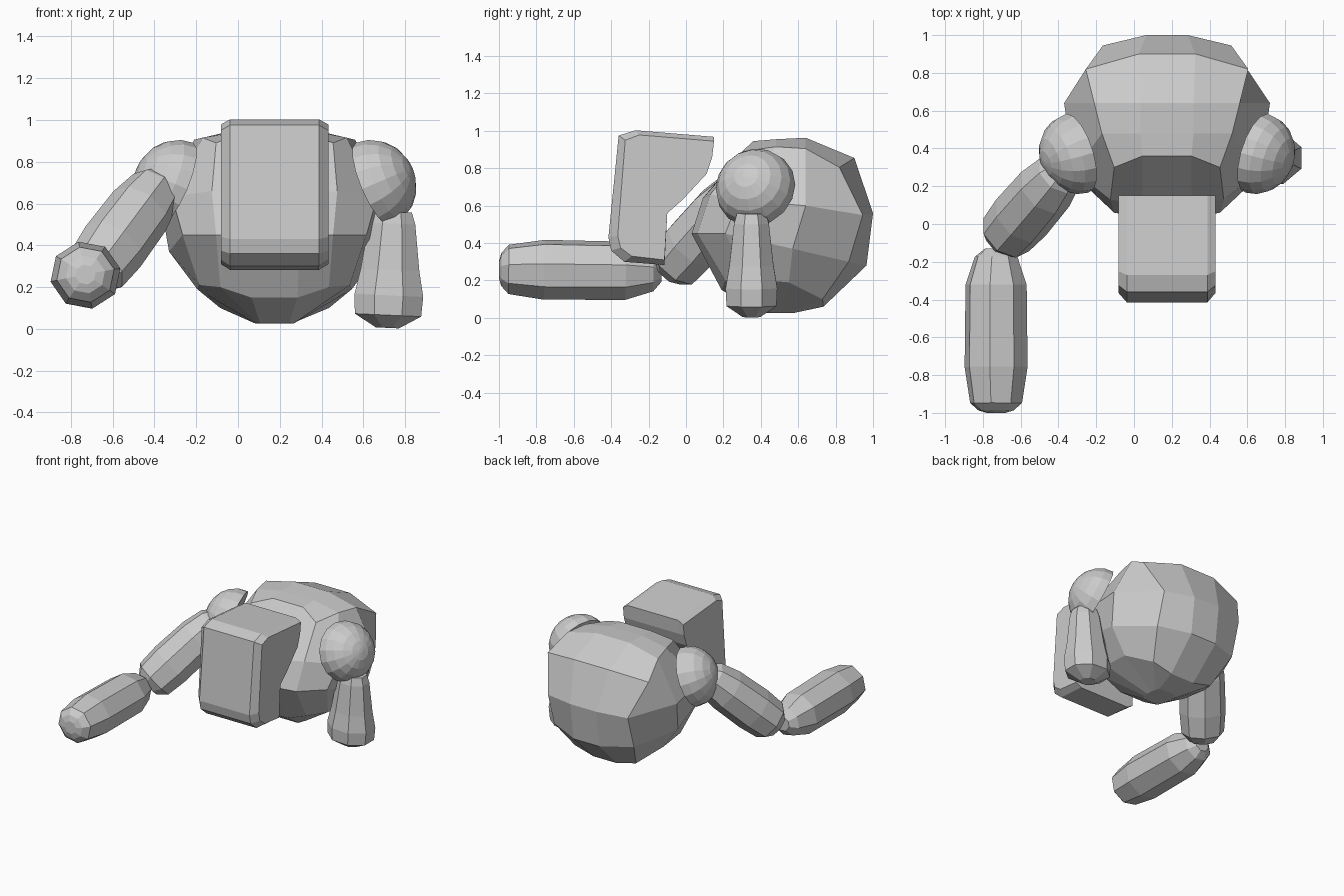
import bpy, bmesh, math
from mathutils import Vector

if "Cube" in bpy.data.objects:
    bpy.data.objects.remove(bpy.data.objects["Cube"])

CX = 0.175  # symmetry plane of the torso
grey = bpy.data.materials.new("plain grey")
grey.diffuse_color = (0.6, 0.6, 0.6, 1)
grey.use_nodes = True
grey.node_tree.nodes["Principled BSDF"].inputs["Base Color"].default_value = grey.diffuse_color


def make(name, bm):
    bmesh.ops.recalc_face_normals(bm, faces=bm.faces)
    mesh = bpy.data.meshes.new(name)
    bm.to_mesh(mesh)
    bm.free()
    mesh.materials.append(grey)
    ob = bpy.data.objects.new(name, mesh)
    bpy.context.collection.objects.link(ob)
    return ob


def loft(bm, rings, cap_start=True, cap_end=True):
    vs = [[bm.verts.new(p) for p in r] for r in rings]
    n = len(vs[0])
    for a, b in zip(vs, vs[1:]):
        for i in range(n):
            j = (i + 1) % n
            bm.faces.new((a[i], a[j], b[j], b[i]))
    if cap_start:
        bm.faces.new(vs[0])
    if cap_end:
        bm.faces.new(vs[-1][::-1])
    return vs


def limb(name, start, end, profile, sides=8, squash=1.0, turn=0.5):
    """Tapered prism along start-end; profile is (fraction, radius)."""
    start, end = Vector(start), Vector(end)
    d = end - start
    axis = d.normalized()
    u = Vector((1, 0, 0))
    u = (u - axis * u.dot(axis)).normalized()
    v = axis.cross(u)
    rings = []
    for t, r in profile:
        ring = []
        for k in range(sides):
            a = math.tau * (k + turn) / sides
            ring.append(start + d * t + u * (r * math.cos(a)) + v * (r * squash * math.sin(a)))
        rings.append(ring)
    bm = bmesh.new()
    loft(bm, rings)
    return make(name, bm)


# Torso: half rings (offset from centre plane, y, z), front to back, top to bottom
half_rings = [
    [(.13, .36, .945), (.28, .30, .89), (.345, .48, .915), (.385, .64, .905), (.43, .82, .805), (.15, .90, .855)],
    [(.13, .09, .64), (.30, .13, .66), (.49, .28, .63), (.545, .64, .60), (.34, .945, .55), (.11, 1.0, .56)],
    [(.12, .03, .45), (.28, .06, .45), (.44, .21, .45), (.505, .57, .37), (.34, .87, .30), (.11, .965, .28)],
    [(.11, .19, .15), (.26, .21, .20), (.36, .33, .21), (.37, .55, .19), (.26, .73, .10), (.10, .735, .06)],
    [(.07, .38, .03), (.08, .42, .027), (.09, .46, .025), (.09, .50, .025), (.08, .54, .025), (.07, .57, .025)],
]
bm = bmesh.new()
rings = [[(CX + x, y, z) for x, y, z in h] + [(CX - x, y, z) for x, y, z in h[::-1]]
         for h in half_rings]
top = loft(bm, rings, cap_start=False)[0]
# Roof of the back: rows joined across the centre with a low ridge
inner = [[bm.verts.new((CX + s * .14, y, z)) for s in (1, -1)] for y, z in ((.48, .955), (.64, .963))]
rows = [[top[1], top[0], top[11], top[10]],
        [top[2], *inner[0], top[9]],
        [top[3], *inner[1], top[8]],
        [top[4], top[5], top[6], top[7]]]
for a, b in zip(rows, rows[1:]):
    for i in range(3):
        bm.faces.new((a[i], a[i + 1], b[i + 1], b[i]))
make("torso", bm)

# Head: side profile lofted across x, with chamfered sides
profile = [(-.36, .975), (-.27, 1.003), (.15, .968), (.14, .86), (.11, .77),
           (-.02, .63), (-.10, .56), (-.115, .283), (-.33, .30), (-.40, .36), (-.415, .43)]
edge = [(-.325, .95), (-.25, .978), (.15, .945), (.14, .86), (.11, .77),
        (-.02, .63), (-.10, .56), (-.115, .31), (-.29, .33), (-.35, .375), (-.365, .44)]
bm = bmesh.new()
loft(bm, [[(CX + x, y, z) for y, z in p]
          for x, p in ((-.257, edge), (-.213, profile), (.213, profile), (.257, edge))])
make("head", bm)

# Shoulder pads: shallow domes tilted outward, forward and up
for side, name in ((1, "left_shoulder"), (-1, "right_shoulder")):
    axis = Vector((.88 * side, -.28, .38)).normalized()
    centre = Vector((CX + .475 * side, .375, .69))
    fr = [(math.sin(a), .218 * math.cos(a)) for a in (math.radians(d) for d in (0, 18, 36, 54, 72, 86))]
    limb(name, centre, centre + axis * .2, fr, sides=16)

# Hanging stump of the left arm
limb("left_upper_arm", (.74, .35, .56), (.715, .35, .005),
     [(0, .1), (.1, .12), (.5, .152), (.72, .178), (.89, .172), (1, .06)], squash=.84)

# Bent right arm
limb("right_upper_arm", (-.37, .30, .70), (-.705, -.09, .25),
     [(0, .09), (.08, .13), (.3, .157), (.68, .163), (.91, .15), (1, .095)])
limb("right_forearm", (-.73, -.13, .25), (-.73, -1.0, .26),
     [(0, .06), (.05, .115), (.22, .165), (.72, .17), (.94, .14), (.985, .095), (1, .05)],
     squash=.96, turn=.25)
